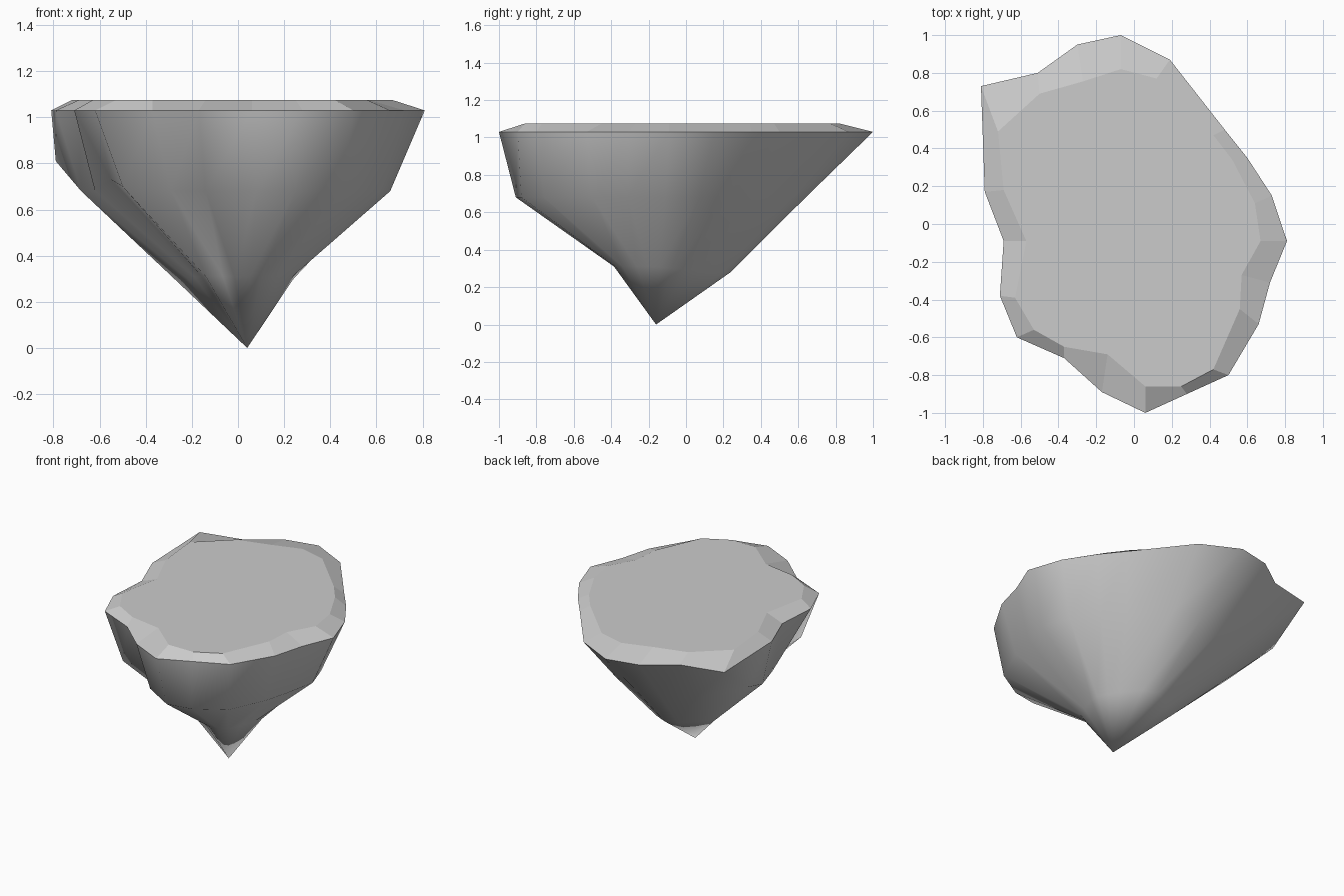
import bpy
import bmesh

if "Cube" in bpy.data.objects:
    bpy.data.objects.remove(bpy.data.objects["Cube"])

# Rim outline, counter-clockwise seen from above
RIM = [(-.07, 1.0), (-.30, .95), (-.51, .80), (-.81, .73), (-.79, .17),
       (-.69, -.09), (-.71, -.38), (-.62, -.60), (-.37, -.71), (-.17, -.89),
       (.06, -1.0), (.28, -.90), (.50, -.80), (.66, -.53), (.72, -.31),
       (.81, -.09), (.73, .15), (.60, .35), (.48, .50), (.19, .87)]

# Edge of the flat top, inside the rim
TOP = [(-.07, .82), (-.27, .755), (-.50, .69), (-.72, .49), (-.69, .18),
       (-.57, -.09), (-.63, -.39), (-.53, -.56), (-.37, -.65), (-.14, -.69),
       (.06, -.86), (.25, -.86), (.42, -.77), (.56, -.45), (.57, -.27),
       (.67, -.09), (.64, .11), (.52, .34), (.42, .47), (.12, .77)]

# Shoulder of the underside
MID = [(-.04, .64), (-.23, .63), (-.45, .55), (-.79, .44), (-.68, .12),
       (-.62, -.08), (-.55, -.25), (-.50, -.57), (-.29, -.55), (-.14, -.78),
       (.08, -.91), (.25, -.88), (.45, -.76), (.57, -.50), (.62, -.31),
       (.66, -.11), (.60, .07), (.47, .23), (.36, .36), (.15, .57)]
MID_Z = {3: .81, 6: .73, 7: .70}   # shoulder points that sit higher

APEX = (.04, -.16, 0)


def lower_point(x, y):
    """Pull a shoulder point in towards the tip, less so at the back."""
    dx, dy = x - APEX[0], y - APEX[1]
    left, back = max(0, -dx), max(0, dy)
    f = .30 + .26 * back * max(0, 1 - 1.1 * left) + .06 * left
    return (APEX[0] + dx * f, APEX[1] + dy * f, .31 - .04 * back)


bm = bmesh.new()


def ring(points):
    return [bm.verts.new(p) for p in points]


def bridge(lower, upper, smooth):
    n = len(lower)
    for i in range(n):
        j = (i + 1) % n
        bm.faces.new((lower[i], lower[j], upper[j], upper[i])).smooth = smooth


# Rings from the tip up
tip = bm.verts.new(APEX)
low = ring(lower_point(x, y) for x, y in MID)
mid = ring((x, y, MID_Z.get(i, .68)) for i, (x, y) in enumerate(MID))
rim = ring((x, y, 1.03) for x, y in RIM)
top = ring((x, y, 1.075) for x, y in TOP)

# Smooth underside
for i in range(len(low)):
    bm.faces.new((tip, low[(i + 1) % len(low)], low[i])).smooth = True
bridge(low, mid, True)
bridge(mid, rim, True)

# Faceted rim slope and flat top
bridge(rim, top, False)
bm.faces.new(top)

# Crisp edge around the rim
for i, v in enumerate(rim):
    bm.edges.get((v, rim[i - 1])).smooth = False
bmesh.ops.recalc_face_normals(bm, faces=bm.faces[:])

mesh = bpy.data.meshes.new("floating_rock")
bm.to_mesh(mesh)
bm.free()
rock = bpy.data.objects.new("floating_rock", mesh)
bpy.context.collection.objects.link(rock)
